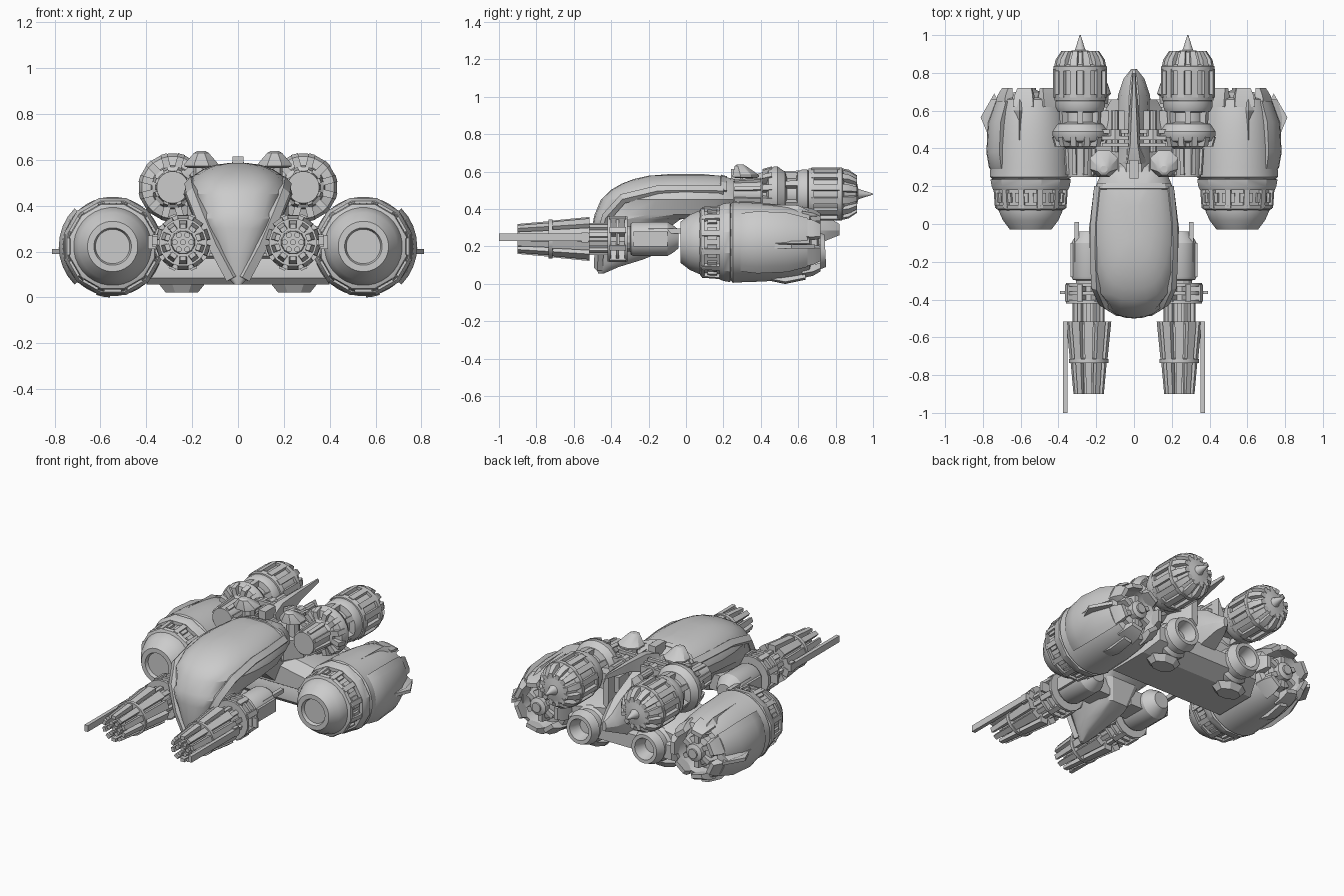
import bpy, bmesh, math
from math import sin, cos, pi, tau
from mathutils import Vector, Matrix

if "Cube" in bpy.data.objects:
    bpy.data.objects.remove(bpy.data.objects["Cube"])


def make(name, verts, faces, mirror=True):
    bm = bmesh.new()
    vs = [bm.verts.new(v) for v in verts]
    for f in faces:
        bm.faces.new([vs[i] for i in f])
    bmesh.ops.remove_doubles(bm, verts=bm.verts, dist=1e-5)
    bmesh.ops.recalc_face_normals(bm, faces=bm.faces)
    me = bpy.data.meshes.new(name)
    bm.to_mesh(me)
    bm.free()
    ob = bpy.data.objects.new(name, me)
    bpy.context.collection.objects.link(ob)
    if mirror:
        m = ob.modifiers.new("mirror", 'MIRROR')
        m.use_mirror_merge = False
    return ob


def loft(name, rings, mirror=True):
    """Skin equal-length rings and cap both ends."""
    n = len(rings[0])
    verts = [v for r in rings for v in r]
    faces = [(k*n + i, k*n + (i+1) % n, (k+1)*n + (i+1) % n, (k+1)*n + i)
             for k in range(len(rings)-1) for i in range(n)]
    faces += [tuple(range(n)), tuple(range(len(verts)-n, len(verts)))]
    return make(name, verts, faces, mirror)


def lathe(name, prof, x, z, n=24, mirror=True):
    """Turn (y, radius) pairs around an axis along y."""
    rings = [[(x + r*cos(tau*(i+.5)/n), y, z + r*sin(tau*(i+.5)/n)) for i in range(n)] for y, r in prof]
    return loft(name, rings, mirror)


def bars(name, x, z, n, secs):
    """Radial array of bars; secs = (y, r_in, r_out, width)."""
    verts, faces = [], []
    for k in range(n):
        a = tau*(k+.5)/n
        u, t = (cos(a), sin(a)), (-sin(a), cos(a))
        b = len(verts)
        for y, ri, ro, w in secs:
            for r, s in ((ri, -1), (ro, -1), (ro, 1), (ri, 1)):
                verts.append((x + u[0]*r + t[0]*s*w/2, y, z + u[1]*r + t[1]*s*w/2))
        m = len(secs)
        for j in range(m-1):
            for i in range(4):
                faces.append([b+j*4+i, b+j*4+(i+1) % 4, b+j*4+4+(i+1) % 4, b+j*4+4+i])
        faces += [[b, b+1, b+2, b+3], [b+4*m-4+i for i in range(4)]]
    return make(name, verts, faces)


def box(name, x0, x1, y0, y1, z0, z1, mirror=True):
    return loft(name, [[(x0, y, z0), (x1, y, z0), (x1, y, z1), (x0, y, z1)] for y in (y0, y1)], mirror)


# Cockpit pod: stacked outlines from keel to roof
plan = [(0, 0), (.01, .3), (.045, .55), (.11, .74), (.22, .89), (.38, .98), (.55, 1), (.8, .9), (.96, .68), (1, .5)]
layers = [(.055, .015, -.47, -.44), (.09, .05, -.478, -.36), (.13, .075, -.483, -.23), (.17, .1, -.49, -.13),
          (.3, .165, -.5, -.09), (.345, .19, -.495, -.03), (.37, .205, -.489, .28), (.45, .238, -.455, .33),
          (.5, .222, -.405, .32), (.535, .19, -.345, .3), (.56, .15, -.28, .26), (.578, .1, -.2, .18), (.586, .04, -.1, .1)]


def pod_ring(z, hw, yf, yb):
    half = [(hw*w, yf + (yb-yf)*t, z) for t, w in plan]
    return half + [(-x, y, z) for x, y, z in reversed(half[1:])]


loft("cockpit_pod", [pod_ring(*l) for l in layers], False)


# Canopy frame strips lying on the pod surface
def strip(name, pts, w, mirror=True):
    rings = []
    for i, p in enumerate(pts):
        p = Vector(p)
        d = (Vector(pts[min(i+1, len(pts)-1)]) - Vector(pts[max(i-1, 0)])).normalized()
        out = (p - Vector((0, p.y*.5 + .03, .32)))
        out = (out - d*out.dot(d)).normalized()
        s = d.cross(out)*w/2
        rings.append([p + s - out*.02, p + s*.8 + out*.01, p - s*.8 + out*.01, p - s - out*.02])
    loft(name, rings, mirror)


strip("canopy_side_frame", [(.03, -.475, .08), (.105, -.468, .22), (.165, -.43, .36), (.205, -.34, .46),
                            (.213, -.15, .505), (.21, 0, .508), (.19, .2, .505)], .05)
strip("canopy_rear_frame", [(.19, .2, .495), (.16, .2, .535), (.08, .2, .565), (0, .2, .57)], .04)

# Spine and tail body behind the pod
tail = [(.06, .15, .35, .53), (.24, .14, .2, .55), (.34, .13, .13, .55), (.5, .1, .12, .5), (.68, .085, .2, .42),
        (.77, .055, .24, .35), (.82, .015, .26, .32)]
loft("tail_body", [[(-w*.6, y, a), (w*.6, y, a), (w, y, a*.6+b*.4), (w*.8, y, a*.25+b*.75), (w*.3, y, b),
                    (-w*.3, y, b), (-w*.8, y, a*.25+b*.75), (-w, y, a*.6+b*.4)] for y, w, a, b in tail], False)
loft("tail_crest", [[(-w, y, a), (w, y, a), (w*.5, y, b), (-w*.5, y, b)] for y, w, a, b in
                    ((.32, .07, .5, .57), (.42, .04, .49, .6), (.6, .025, .555, .605), (.8, .008, .585, .605))], False)
box("roof_sensor", -.025, .025, .24, .34, .54, .615, False)

# Belly plate linking the main engines, with underside pads
loft("belly_plate", [[(-w, y, a), (w, y, a), (w, y, b), (-w, y, b)] for y, w, a, b in
                     ((.26, .38, .085, .15), (.29, .4, .055, .22), (.56, .4, .055, .22), (.66, .36, .11, .2))], False)
loft("wing_root", [[(0, y, a), (.4, y, a), (.4, y, b), (0, y, b+.08)] for y, a, b in
                   ((.25, .18, .24), (.3, .15, .3), (.5, .15, .3), (.62, .17, .24))])
loft("belly_pad", [[(.245 + r*1.1*cos(tau*(i+.5)/8), .55 + r*.8*sin(tau*(i+.5)/8), z) for i in range(8)]
                   for z, r in ((.06, .1), (.022, .07))])

# Small rear nozzles between the main engines
noz = lathe("lower_nozzle", [(.5, .11), (.62, .112), (.64, .095), (.68, .095), (.69, .107), (.745, .088), (.745, .066), (.67, .045)], .228, .17)
noz.data.transform(Matrix.Translation((0, .6, .17)) @ Matrix.Rotation(math.radians(3), 4, 'X') @ Matrix.Translation((0, -.6, -.17)))

# Main engines
EX, EZ = .547, .222
lathe("main_engine_intake", [(-.01, .075), (-.03, .082), (-.03, .11), (.02, .148), (.07, .17), (.09, .17)], EX, EZ, 32)
lathe("main_engine_collar", [(.07, .165), (.08, .19), (.1, .195), (.1, .178), (.18, .183), (.18, .205), (.2, .214),
                             (.235, .22), (.25, .18)], EX, EZ, 12)
bars("main_engine_vents", EX, EZ, 12, [(.085, .16, .192, .03), (.19, .16, .2, .03)])
bars("main_engine_vent_blocks", EX, EZ, 24, [(.115, .16, .186, .022), (.165, .16, .189, .022)])
lathe("main_engine_body", [(.2, .19), (.24, .205), (.25, .217), (.3, .214), (.42, .21), (.52, .2), (.6, .187),
                           (.66, .17), (.67, .14), (.6, .13)], EX, EZ, 40)
bars("main_engine_claws", EX, EZ, 7, [(.62, .14, .184, .11), (.68, .13, .172, .1), (.72, .125, .15, .075)])
lathe("main_engine_core", [(.58, .09), (.65, .09), (.66, .055), (.7, .055), (.71, .03), (.72, .03)], EX, EZ, 12)
bars("main_engine_core_ribs", EX, EZ, 6, [(.58, .05, .12, .03), (.68, .05, .1, .03)])


# Armour shell and ridges on each main engine
def arc_shell(name, a0, a1, n, secs):
    loft(name, [[(EX + r*cos(a0 + (a1-a0)*k/n), y, EZ + r*sin(a0 + (a1-a0)*k/n)) for y, r in secs] for k in range(n+1)])


arc_shell("main_engine_armour", -pi*.25, pi*.25, 8, [(.27, .2), (.3, .221), (.38, .235), (.54, .225), (.65, .185), (.65, .16)])
loft("main_engine_fin", [[(.72, .36, z), (.772, .47, z), (.812, .565, z), (.74, .69, z), (.7, .62, z)] for z in (.19, .21)])
loft("main_engine_fin_base", [[(.68, y, .22-h), (x, y, .215), (.68, y, .22+h)] for y, x, h in
                              ((.36, .77, .015), (.56, .785, .06), (.66, .76, .04))])
loft("main_engine_top_wedge", [[(EX+.06-w, y, .36), (EX+.06+w, y, .36), (EX+.06, y, z)] for y, w, z in
                               ((.36, .01, .425), (.6, .05, .42), (.7, .03, .37))])
arc_shell("main_engine_ridge", -pi*.44 - .14, -pi*.44 + .14, 2, [(.42, .2), (.53, .223), (.64, .2), (.64, .15)])

# Upper engines
UX, UZ = .285, .48
lathe("upper_engine_front", [(.25, .05), (.25, .07), (.4, .075), (.41, .09), (.43, .095), (.44, .135), (.47, .148), (.49, .148),
                             (.53, .12), (.54, .085), (.59, .085), (.595, .12), (.62, .132), (.65, .132), (.66, .12)], UX, UZ)
bars("upper_engine_front_ribs", UX, UZ, 8, [(.26, .05, .08, .022), (.4, .05, .09, .022)])
bars("upper_engine_clamps", UX, UZ, 12, [(.41, .06, .135, .03), (.46, .06, .15, .03)])
bars("upper_engine_struts", UX, UZ, 6, [(.53, .06, .115, .03), (.61, .06, .12, .03)])
lathe("upper_engine_drum", [(.65, .1), (.655, .137), (.685, .142), (.685, .125), (.81, .125), (.81, .142), (.835, .142),
                            (.845, .115), (.91, .085), (.92, .03), (.93, .025), (1.0, .003)], UX, UZ)
bars("upper_engine_vents", UX, UZ, 12, [(.67, .1, .143, .034), (.82, .1, .143, .034)])
bars("upper_engine_claws", UX, UZ, 12, [(.83, .09, .138, .04), (.87, .08, .13, .036), (.915, .07, .1, .026)])

# Pylons, hoods and small machinery between spine and upper engines
box("upper_pylon", .05, .27, .42, .6, .4, .5)
loft("shoulder_pylon", [[(.08, y, .3), (x, y, .34), (x, y, .46), (.08, y, .55)] for y, x in ((.24, .15), (.34, .22), (.55, .18), (.66, .12))])
loft("hood", [[(.16 + r*cos(tau*(i+.5)/8), .32 + s + r*.95*sin(tau*(i+.5)/8), z) for i in range(8)]
              for z, r, s in ((.565, .06, 0), (.572, .08, 0), (.582, .08, 0), (.63, .035, -.03), (.638, .02, -.03))])
loft("hood_stem", [[(.155 + .04*cos(tau*i/8), .33 + .04*sin(tau*i/8), z) for i in range(8)] for z in (.4, .57)])
for i in range(3):
    box(f"spine_rib_{i}", .03, .17, .41 + i*.035, .43 + i*.035, .45, .58 - i*.01)
lathe("spine_pipe", [(.38, .022), (.6, .022)], .1, .54, 10)
lathe("spine_pipe_collar", [(.45, .038), (.5, .038)], .1, .54, 10)

# Guns
GX, GZ = .24, .24
lathe("gun_housing", [(-.3, .06), (-.295, .085), (-.28, .092), (-.1, .092), (-.07, .075), (-.04, .05)], GX, GZ)
lathe("gun_neck", [(-.56, .07), (-.3, .07)], GX, GZ, 12)
for i, y in enumerate((-.42, -.375, -.33)):
    lathe(f"gun_disc_{i}", [(y, .1), (y, .122), (y + .018, .122), (y + .018, .1)], GX, GZ, 16)
bars("gun_disc_tabs", GX, GZ, 8, [(-.41, .07, .128, .03), (-.32, .07, .128, .03)])
bars("gun_neck_ribs", GX, GZ, 10, [(-.52, .05, .085, .025), (-.42, .05, .085, .025)])
lathe("gun_shroud", [(-.735, .08), (-.735, .105), (-.715, .105), (-.71, .08), (-.53, .095), (-.515, .08)], GX, GZ, 20)
bars("gun_shroud_plates", GX, GZ, 10, [(-.72, .07, .098, .04), (-.515, .07, .118, .05)])
bars("gun_muzzle_prongs", GX, GZ, 10, [(-.9, .06, .08, .028), (-.72, .065, .096, .034)])
lathe("gun_core", [(-.84, .02), (-.84, .05), (-.7, .055)], GX, GZ, 12)
for i in range(6):
    lathe(f"gun_barrel_{i}", [(-.9, .013), (-.7, .013)], GX + .036*cos(tau*i/6), GZ + .036*sin(tau*i/6), 8)
lathe("gun_centre_barrel", [(-.9, .013), (-.7, .013)], GX, GZ, 8)
box("gun_blade", .352, .375, -1, -.515, .228, .268)
box("gun_blade_mount", .3, .372, -.56, -.52, .22, .275)
box("gun_fin", .3, .392, -.37, -.355, .21, .27)
box("gun_mount", .08, .24, -.27, -.12, .19, .29)
box("gun_rail", .29, .315, -.2, .01, .27, .295)
box("gun_side_pad", .31, .337, -.28, -.1, .2, .28)

# Smooth the rounded parts, keep hard edges
for ob in bpy.data.objects:
    ob.select_set(True)
    bpy.context.view_layer.objects.active = ob
bpy.ops.object.shade_smooth_by_angle(angle=math.radians(28))
